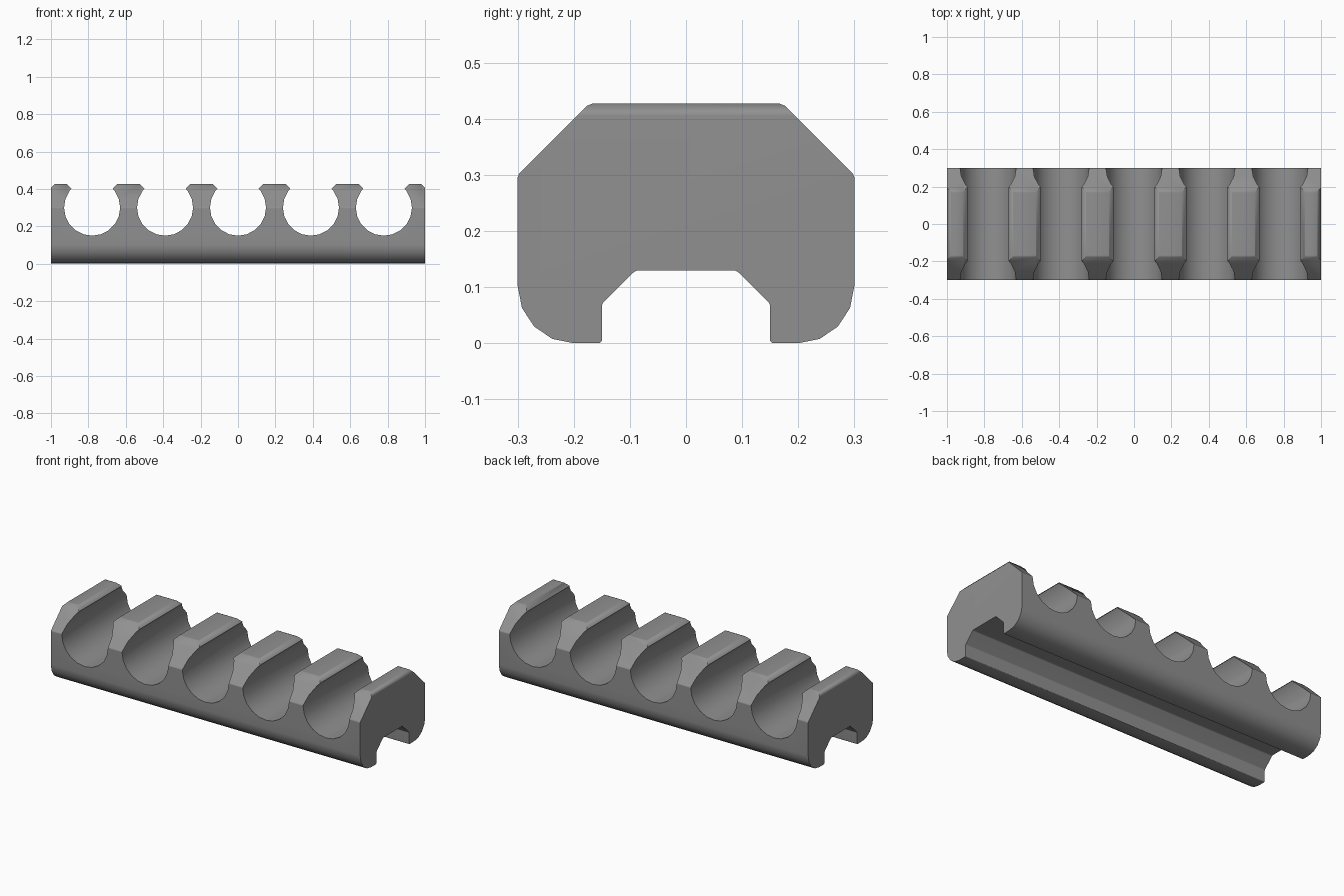
import bpy, bmesh, math
from mathutils import Vector

if "Cube" in bpy.data.objects:
    bpy.data.objects.remove(bpy.data.objects["Cube"])

TOP = 0.427


def extrude_profile(name, points, direction):
    """Closed profile extruded along a vector into a solid object."""
    bm = bmesh.new()
    face = bm.faces.new([bm.verts.new(p) for p in points])
    res = bmesh.ops.extrude_face_region(bm, geom=[face], use_keep_orig=True)
    moved = [v for v in res["geom"] if isinstance(v, bmesh.types.BMVert)]
    bmesh.ops.translate(bm, verts=moved, vec=Vector(direction))
    bmesh.ops.recalc_face_normals(bm, faces=bm.faces)
    mesh = bpy.data.meshes.new(name)
    bm.to_mesh(mesh)
    bm.free()
    obj = bpy.data.objects.new(name, mesh)
    bpy.context.collection.objects.link(obj)
    return obj


# Dark grey finish
dark = bpy.data.materials.new("dark_grey")
dark.diffuse_color = (0.28, 0.28, 0.28, 1)
dark.use_nodes = True
dark.node_tree.nodes["Principled BSDF"].inputs["Base Color"].default_value = dark.diffuse_color

# Rail cross-section: rounded feet, bevelled shoulders, channel underneath
half = [(0.087, 0.13), (0.094, 0.126), (0.148, 0.072), (0.15, 0.067),
        (0.15, 0.004), (0.154, 0.0)]
for i in range(5):
    a = math.radians(-90 + 22.5 * i)
    half.append((0.2 + 0.1 * math.cos(a), 0.102 + 0.102 * math.sin(a)))
half += [(0.3, 0.296), (0.297, 0.303), (0.177, 0.423), (0.167, TOP)]
section = half + [(-y, z) for y, z in reversed(half)]
rail = extrude_profile("slotted_rail", [(-1, y, z) for y, z in section], (2, 0, 0))

# Front outline: five open round slots with flared lips, bevelled ends
END = 1.001
outline = [(-END, -0.1), (-END, 0.404), (-0.968, 0.437)]
for k in range(5):
    cx = 0.39 * (k - 2)
    outline += [(cx - 0.145, 0.437), (cx - 0.11, 0.402)]
    for i in range(15):
        a = math.radians(144 + 18 * i)
        outline.append((cx + 0.15 * math.cos(a), 0.3 + 0.15 * math.sin(a)))
    outline += [(cx + 0.11, 0.402), (cx + 0.145, 0.437)]
outline += [(0.968, 0.437), (END, 0.404), (END, -0.1)]
comb = extrude_profile("slot_outline", [(x, -0.5, z) for x, z in outline], (0, 1, 0))
comb.hide_render = True

# Keep only what both profiles share
mod = rail.modifiers.new("slots", "BOOLEAN")
mod.operation = "INTERSECT"
mod.solver = "EXACT"
mod.object = comb
bpy.context.view_layer.objects.active = rail
rail.select_set(True)
comb.select_set(False)
bpy.ops.object.modifier_apply(modifier=mod.name)
bpy.data.objects.remove(comb, do_unlink=True)

# One finish, soft bevels, flat large faces
rail.data.materials.clear()
rail.data.materials.append(dark)
for p in rail.data.polygons:
    p.material_index = 0
bpy.ops.object.shade_smooth_by_angle(angle=math.radians(49))
weighted = rail.modifiers.new("flat_faces", "WEIGHTED_NORMAL")
weighted.keep_sharp = True
